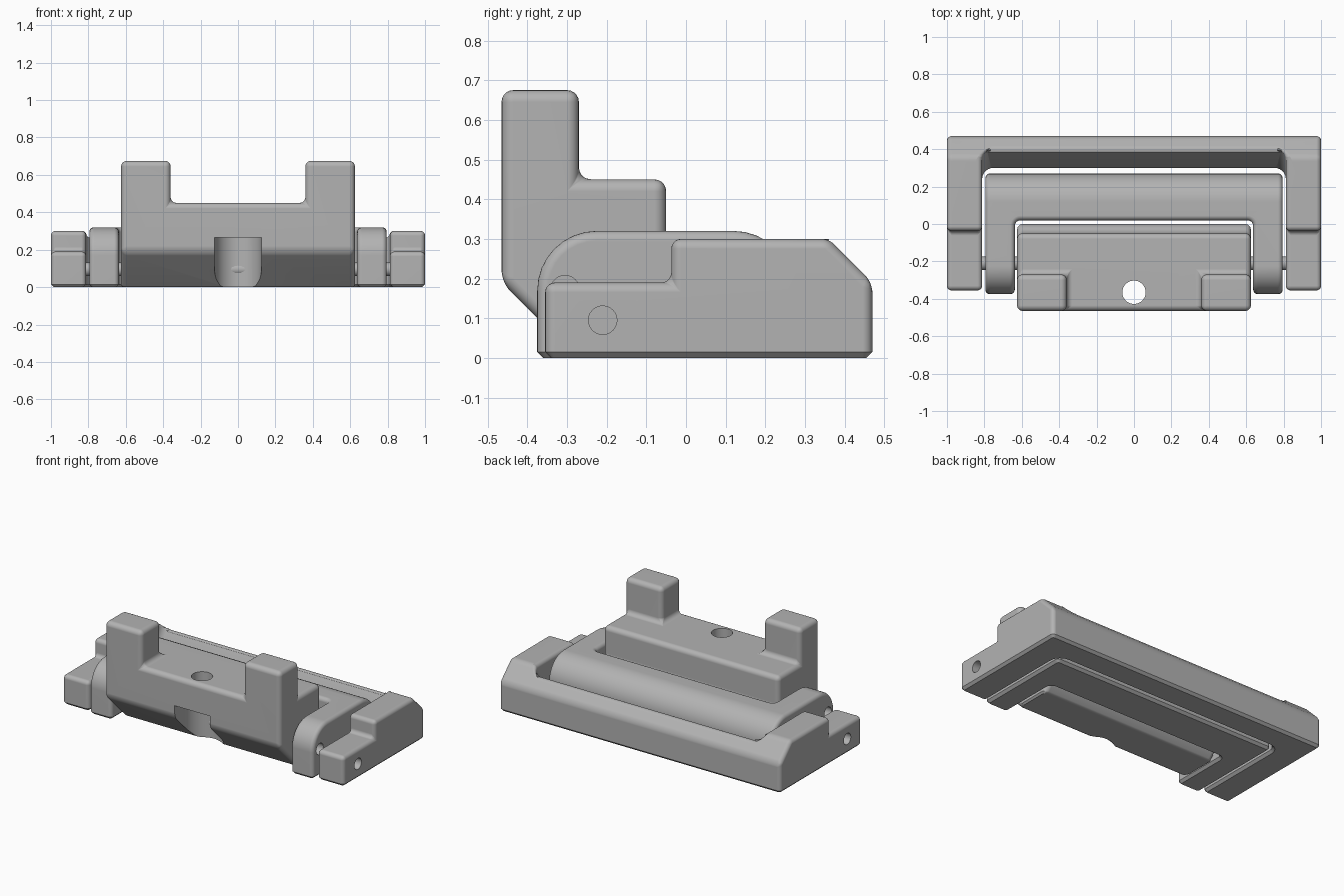
import bpy, bmesh, math
from mathutils import Vector

if "Cube" in bpy.data.objects:
    bpy.data.objects.remove(bpy.data.objects["Cube"], do_unlink=True)

grey = bpy.data.materials.new("plain grey")
grey.use_nodes = True
colour = (0.45, 0.45, 0.45, 1)
grey.diffuse_color = colour
grey.node_tree.nodes["Principled BSDF"].inputs["Base Color"].default_value = colour


def arc(cx, cy, r, start, end, steps=8):
    angles = [math.radians(start + (end - start) * i / steps) for i in range(steps + 1)]
    return [(cx + r * math.cos(a), cy + r * math.sin(a)) for a in angles]


def prism(points, axis, cuts):
    """Sweep a closed outline along x or z, with a ring at every cut."""
    bm = bmesh.new()
    rings = [[bm.verts.new((c, *p) if axis == "x" else (*p, c)) for p in points] for c in cuts]
    for a, b in zip(rings, rings[1:]):
        for i in range(len(points)):
            j = (i + 1) % len(points)
            bm.faces.new((a[i], a[j], b[j], b[i]))
    bm.faces.new(rings[0])
    bm.faces.new(rings[-1])
    bmesh.ops.recalc_face_normals(bm, faces=bm.faces)
    return bm


def make_object(name, bm):
    mesh = bpy.data.meshes.new(name)
    bm.to_mesh(mesh)
    bm.free()
    mesh.materials.append(grey)
    obj = bpy.data.objects.new(name, mesh)
    bpy.context.collection.objects.link(obj)
    return obj


def activate(obj):
    bpy.ops.object.select_all(action="DESELECT")
    obj.select_set(True)
    bpy.context.view_layer.objects.active = obj


def cut(obj, cutter_bm):
    cutter = make_object("cutter", cutter_bm)
    cutter.hide_render = True
    activate(obj)
    mod = obj.modifiers.new("cut", "BOOLEAN")
    mod.operation, mod.solver, mod.object = "DIFFERENCE", "EXACT", cutter
    bpy.ops.object.modifier_apply(modifier=mod.name)
    bpy.data.objects.remove(cutter, do_unlink=True)


def soften(obj, radius, chamfer):
    """Round all hard edges, but give the underside a plain chamfer."""
    bm = bmesh.new()
    bm.from_mesh(obj.data)
    bmesh.ops.remove_doubles(bm, verts=bm.verts, dist=0.0001)
    bmesh.ops.dissolve_limit(bm, angle_limit=0.01, verts=bm.verts, edges=bm.edges)

    def hard(e):
        return e.is_manifold and e.calc_face_angle() > 0.6

    def under(e):
        return all(v.co.z < 0.0005 for v in e.verts)

    edges = [e for e in bm.edges if hard(e) and not under(e)]
    bmesh.ops.bevel(bm, geom=edges, offset=radius, segments=5, profile=0.5,
                    affect="EDGES", clamp_overlap=False)
    edges = [e for e in bm.edges if hard(e) and under(e)]
    bmesh.ops.bevel(bm, geom=edges, offset=chamfer, segments=1, profile=0.5,
                    affect="EDGES", clamp_overlap=False)
    bm.to_mesh(obj.data)
    bm.free()


def opening(points, half_width, back, radius):
    """Cutter for the inside of a U-shaped part, with rounded rear corners."""
    bm = prism(points, "x", [-half_width, half_width])
    edges = [e for e in bm.edges
             if all(v.co.y > back - 0.001 for v in e.verts)
             and abs(e.verts[0].co.x - e.verts[1].co.x) < 0.001]
    bmesh.ops.bevel(bm, geom=edges, offset=radius, segments=6, profile=0.5, affect="EDGES")
    return bm


def finish(obj):
    activate(obj)
    bpy.ops.object.shade_smooth_by_angle(angle=math.radians(30))
    mod = obj.modifiers.new("even shading", "WEIGHTED_NORMAL")
    mod.keep_sharp = True


# Outer frame: stepped arms joined by a sloped rear bar
side = [(-0.355, 0), (-0.355, 0.19), (-0.037, 0.19), (-0.037, 0.3),
        (0.36, 0.3), (0.47, 0.19), (0.47, 0)]
frame = make_object("outer_frame", prism(side, "x", [-1, 1]))
inside = [(-0.6, -0.1), (0.3, -0.1), (0.3, 0.1), (0.4, 0.26), (0.4, 0.6), (-0.6, 0.6)]
cut(frame, opening(inside, 0.812, 0.3, 0.06))
soften(frame, 0.025, 0.015)
cut(frame, prism(arc(-0.21, 0.095, 0.036, 0, 345, 23), "x", [-2, 2]))
finish(frame)

# Middle link: rounded U nested in the frame
side = [(-0.375, 0)] + arc(-0.225, 0.17, 0.15, 180, 90) + arc(0.12, 0.17, 0.15, 90, 0) + [(0.27, 0)]
link = make_object("middle_link", prism(side, "x", [-0.795, 0.795]))
inside = [(-0.6, -0.1), (0.02, -0.1), (0.02, 0.6), (-0.6, 0.6)]
cut(link, opening(inside, 0.637, 0.02, 0.03))
soften(link, 0.025, 0.015)
cut(link, prism(arc(-0.305, 0.172, 0.036, 0, 345, 23), "x", [-2, 2]))
finish(link)

# Centre block: body with two posts raised from its top
side = [(-0.465, 0.19), (-0.465, 0.45), (-0.27, 0.45), (-0.05, 0.45), (-0.05, 0.25),
        (0, 0.2), (0, 0.06), (-0.05, 0), (-0.275, 0)]
bm = prism(side, "x", [-0.625, -0.36, 0.36, 0.625])
feet = []
for f in bm.faces:
    c = f.calc_center_median()
    if f.normal.z > 0.9 and abs(c.x) > 0.4 and c.y < -0.3:
        feet.append(f)
for f in feet:
    raised = bmesh.ops.extrude_face_region(bm, geom=[f])["geom"]
    verts = [g for g in raised if isinstance(g, bmesh.types.BMVert)]
    bmesh.ops.translate(bm, verts=verts, vec=Vector((0, 0, 0.225)))
    bm.faces.remove(f)
bmesh.ops.recalc_face_normals(bm, faces=bm.faces)
block = make_object("centre_block", bm)
soften(block, 0.03, 0.01)

# Screw hole and its open-fronted recess
slot = arc(0, -0.365, 0.125, 0, 180, 24) + [(-0.125, -0.7), (0.125, -0.7)]
cut(block, prism(slot, "z", [-0.2, 0.265]))
cut(block, prism(arc(0, -0.365, 0.0625, 0, 348.75, 31), "z", [0.1, 1]))
finish(block)
